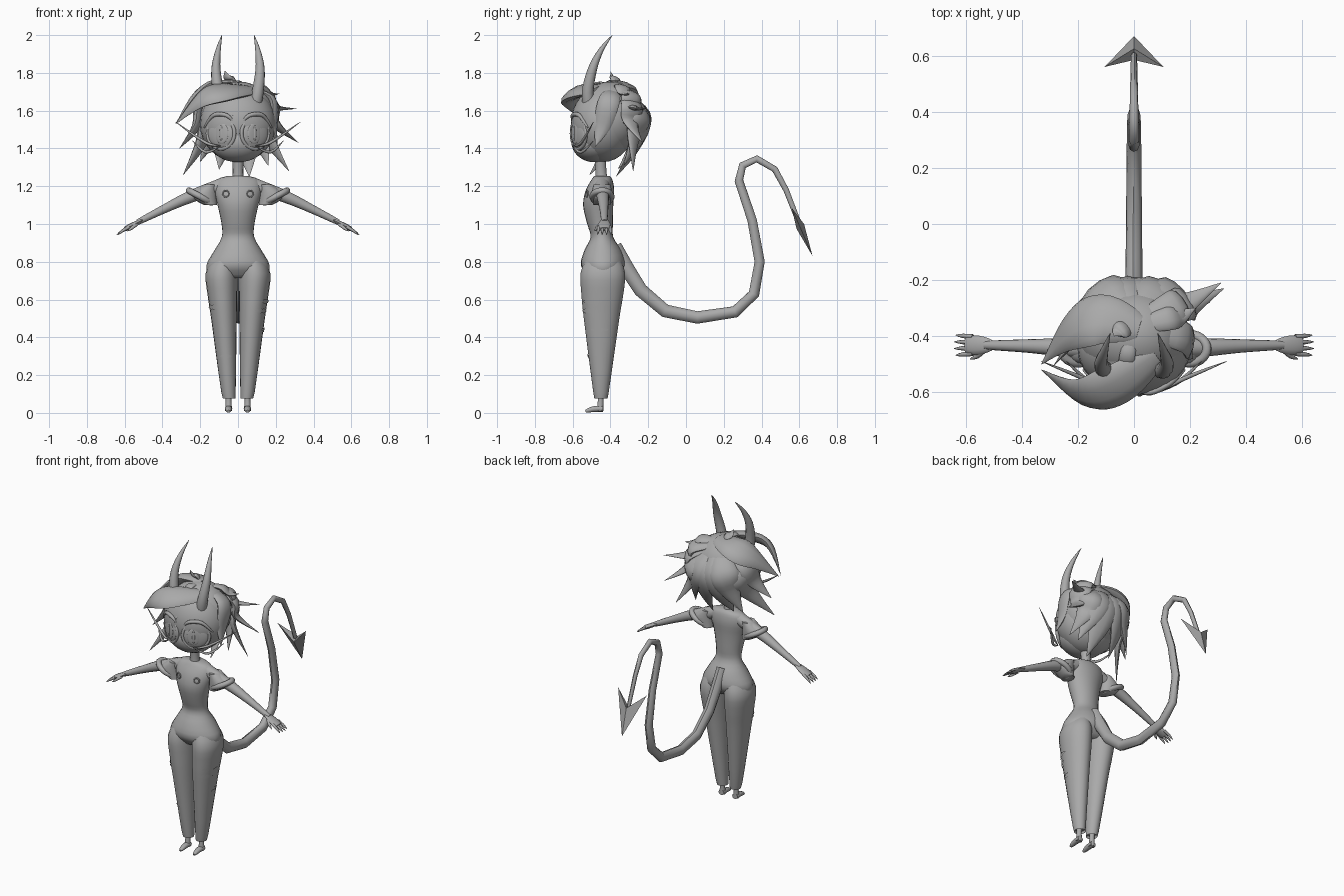
import bpy, bmesh, math
from mathutils import Vector, Matrix

if "Cube" in bpy.data.objects:
    bpy.data.objects.remove(bpy.data.objects["Cube"])

grey = bpy.data.materials.new("plain_grey")
grey.diffuse_color = (0.4, 0.4, 0.4, 1)
grey.use_nodes = True
grey.node_tree.nodes["Principled BSDF"].inputs["Base Color"].default_value = grey.diffuse_color
TAU = 2 * math.pi


def finish(name, bm, angle=50):
    bmesh.ops.recalc_face_normals(bm, faces=bm.faces)
    me = bpy.data.meshes.new(name)
    bm.to_mesh(me)
    bm.free()
    ob = bpy.data.objects.new(name, me)
    bpy.context.collection.objects.link(ob)
    me.materials.append(grey)
    bpy.ops.object.select_all(action='DESELECT')
    bpy.context.view_layer.objects.active = ob
    ob.select_set(True)
    bpy.ops.object.shade_smooth_by_angle(angle=math.radians(angle))


def smooth(rows, steps):
    """Catmull-Rom interpolation of rows of numbers."""
    rows = [Vector(r) for r in rows]
    out = []
    for i in range(len(rows) - 1):
        a, b = rows[max(i - 1, 0)], rows[i]
        c, d = rows[i + 1], rows[min(i + 2, len(rows) - 1)]
        for k in range(steps):
            t = k / steps
            out.append(0.5 * (2 * b + (c - a) * t + (2 * a - 5 * b + 4 * c - d) * t * t
                              + (3 * b - a - 3 * c + d) * t ** 3))
    return out + [rows[-1]]


def skin(name, rings):
    bm = bmesh.new()
    loops = [[bm.verts.new(p) for p in r] for r in rings]
    n = len(loops[0])
    for a, b in zip(loops, loops[1:]):
        for i in range(n):
            bm.faces.new((a[i], a[(i + 1) % n], b[(i + 1) % n], b[i]))
    bm.faces.new(loops[0])
    bm.faces.new(loops[-1])
    finish(name, bm)


def stack(name, rows, centre_x=lambda rx: 0, sides=24, steps=3, mirror=1):
    """Rows of z, centre y, radius x, radius y."""
    skin(name, [[(mirror * (centre_x(rx) + rx * math.cos(TAU * i / sides)),
                  cy + ry * math.sin(TAU * i / sides), z) for i in range(sides)]
                for z, cy, rx, ry in smooth(rows, steps)])


def sweep(name, points, width, flat=1, centre=(0, -.42, 1.5), sides=10, steps=4, mirror=1):
    """Tube along points; width(u) gives its half width, flat its thickness ratio away from centre."""
    path = smooth(points, steps)
    last = len(path) - 1
    rings = []
    for i, p in enumerate(path):
        t = (path[min(i + 1, last)] - path[max(i - 1, 0)]).normalized()
        n = p - Vector(centre)
        n = (n - t * n.dot(t)).normalized()
        b = t.cross(n)
        w = max(width(i / last), .001)
        ring = [p + b * w * math.cos(TAU * k / sides) + n * w * flat * math.sin(TAU * k / sides)
                for k in range(sides)]
        rings.append([(q.x * mirror, q.y, q.z) for q in ring])
    skin(name, rings)


def taper(w, power=1.5):
    return lambda u: w * (1 - u ** power)


def leaf(w):
    return lambda u: w * (.45 + .55 * math.sin(math.pi * min(u * 1.1, 1))) * (1 - u ** 4)


def ellipsoid(name, matrix, size):
    bm = bmesh.new()
    bmesh.ops.create_uvsphere(bm, u_segments=28, v_segments=16, radius=1)
    bm.transform(matrix @ Matrix.Diagonal((*size, 1)))
    finish(name, bm)


def hoop(name, matrix, rx, ry, minor, seg=28):
    """Elliptical torus lying in the local xy plane."""
    bm = bmesh.new()
    vs = [[bm.verts.new(matrix @ Vector(((rx + minor * math.cos(TAU * j / 8)) * math.cos(TAU * i / seg),
                                        (ry + minor * math.cos(TAU * j / 8)) * math.sin(TAU * i / seg),
                                        minor * math.sin(TAU * j / 8)))) for j in range(8)] for i in range(seg)]
    for i in range(seg):
        u, w = vs[i], vs[(i + 1) % seg]
        for j in range(8):
            bm.faces.new((u[j], w[j], w[(j + 1) % 8], u[(j + 1) % 8]))
    finish(name, bm)


def place(x, y, z, angle=0, axis='Z'):
    return Matrix.Translation((x, y, z)) @ Matrix.Rotation(math.radians(angle), 4, axis)


# Torso, neck and head
stack("torso", [(.715, -.44, .15, .07), (.78, -.44, .168, .117), (.86, -.44, .125, .098),
                (.93, -.445, .086, .06), (1.0, -.455, .087, .068), (1.1, -.465, .108, .08),
                (1.18, -.455, .125, .075), (1.235, -.445, .11, .055), (1.255, -.445, .05, .04)])
stack("neck", [(1.22, -.445, .04, .04), (1.27, -.45, .028, .03), (1.38, -.455, .032, .032)], sides=14)
ellipsoid("head", place(0, -.44, 1.53), (.202, .17, .202))
ellipsoid("lower_face", place(0, -.485, 1.435), (.15, .122, .108))

# Trouser leg profile, its inner side kept close to the middle
LEG = [(.83, -.44, .06, .085), (.74, -.44, .084, .118), (.62, -.443, .078, .11), (.5, -.447, .068, .094),
       (.11, -.45, .038, .041), (.095, -.45, .03, .034)]


def leg_x(rx):
    return rx + .02 - rx * .2


def tear(side, z, start):
    """Thin jagged plate wrapped on a leg, start angle in degrees."""
    i = next(k for k in range(len(LEG) - 1) if LEG[k + 1][0] <= z)
    bm = bmesh.new()
    rows = []
    for k in range(9):
        t = math.radians(start + 8 * k)
        w = .013 * (.12 + math.sin(math.pi * k / 8)) * (1 if k % 2 else .7)
        row = []
        for zz in (z + w, z - w):
            f = (LEG[i][0] - zz) / (LEG[i][0] - LEG[i + 1][0])
            _, cy, rx, ry = Vector(LEG[i]).lerp(Vector(LEG[i + 1]), f)
            row.append(bm.verts.new((side * (leg_x(rx) + (rx + .005) * math.cos(t)),
                                     cy + (ry + .005) * math.sin(t), zz)))
        rows.append(row)
    for a, b in zip(rows, rows[1:]):
        bm.faces.new((a[0], a[1], b[1], b[0]))
    finish("trouser_tear", bm)


for side, z, start in ((1, .59, -65), (1, .54, -80), (1, .44, -40), (-1, .56, -75), (-1, .3, -120)):
    tear(side, z, start)

for side, word in ((-1, "left"), (1, "right")):
    # Legs, ankles and feet
    stack("trouser_leg_" + word, LEG, leg_x, 20, 3, side)
    sweep("ankle_" + word, [(.05, -.45, .13), (.05, -.452, .07), (.05, -.455, .01)],
          lambda u: .015 + .004 * abs(2 * u - 1), 1, (.05, 0, .1), mirror=side)
    sweep("foot_" + word, [(.05, -.44, .022), (.05, -.49, .02), (.05, -.532, .008)],
          lambda u: .02 * (1 - .6 * u ** 3), .85, (.05, -.48, -1), mirror=side)

    # Arms and hands
    sweep("arm_" + word, [(.08, -.445, 1.205), (.25, -.44, 1.145), (.38, -.435, 1.085), (.53, -.432, 1.01)],
          lambda u: .042 - .027 * u, 1, (.3, -.44, -1), 14, 4, side)
    sweep("palm_" + word, [(.5, -.432, 1.025), (.55, -.432, .998), (.6, -.432, .972)],
          lambda u: .014 + .021 * math.sin(math.pi * u * .75), .4, (.5, -.432, -1), 12, 4, side)
    for k in range(4):
        y = -.462 + .02 * k
        sweep("finger_" + word, [(.575, y, .985), (.61, y + .002 * k - .003, .965),
                                 (.645 - .006 * abs(k - 1.5), y + .004 * k - .006, .943)],
              taper(.009, 3), 1, (.6, y, -1), 8, 2, side)
    sweep("thumb_" + word, [(.535, -.45, 1.0), (.56, -.472, .98), (.585, -.482, .962)],
          taper(.01, 3), 1, (.5, -.4, -1), 8, 2, side)

    # Off-shoulder sleeve, cuff and chest button
    stack("sleeve_" + word, [(1.1, -.445, .035, .045), (1.15, -.445, .07, .055), (1.21, -.445, .035, .045)],
          lambda rx: .11 + rx, 16, 4, side)
    hoop("sleeve_cuff_" + word, place(side * .2, -.445, 1.145, -side * 28, 'Y'), .068, .05, .017)
    m = place(side * .065, -.525, 1.16, side * 22) @ Matrix.Rotation(TAU / 4, 4, 'X')
    hoop("chest_button_" + word, m, .017, .017, .004, 16)

    # Eyes: frame, ball, iris, slit pupil, lid and long lashes
    m = place(side * .09, -.568, 1.48, side * 28) @ Matrix.Rotation(TAU / 4, 4, 'X')
    hoop("eye_frame_" + word, m, .081, .082, .01)
    ellipsoid("eyeball_" + word, m, (.078, .08, .022))
    ellipsoid("iris_" + word, m @ place(-side * .012, 0, .017), (.04, .055, .007))
    ellipsoid("pupil_" + word, m @ place(-side * .012, 0, .021), (.009, .042, .006))
    sweep("upper_lid_" + word, [(.015, -.595, 1.53), (.06, -.6, 1.575), (.13, -.565, 1.575), (.18, -.52, 1.51)],
          lambda u: .004 + .008 * math.sin(math.pi * u), mirror=side)
    for x, z in ((.33, 1.54), (.24, 1.44)):
        sweep("lash_" + word, [(.09, -.6, 1.415), (.17, -.555, z * .5 + .66), (x, -.49, z)],
              lambda u: .008 * math.sin(math.pi * u), mirror=side)

    # Curved horns
    sweep("horn_" + word, [(.085, -.51, 1.6), (.105, -.52, 1.7), (.117, -.495, 1.82), (.105, -.45, 1.92),
                           (.085, -.39, 2.0)], taper(.034, 1.8), 1, (.1, 0, 1.8), 12, 4, side)

# Hair cap and the two big swept bangs
CAP, SIZE, CROWN = Vector((0, -.4, 1.56)), Vector((.2, .17, .195)), Vector((0, -.36, 1.74))
ellipsoid("hair_cap", Matrix.Translation(CAP), SIZE)
sweep("front_bang", [(.08, -.47, 1.71), (-.06, -.57, 1.7), (-.19, -.6, 1.66), (-.33, -.52, 1.53)],
      leaf(.088), .35, steps=6)
sweep("side_bang", [(.02, -.37, 1.74), (-.12, -.34, 1.72), (-.23, -.39, 1.66), (-.33, -.5, 1.53)],
      leaf(.1), .35, steps=6)


def lock(x, y, z, width, bulge):
    """Lock from the crown to a flared tip, hugging the cap on the way."""
    tip = Vector((x, y, z))
    pts = [CROWN.lerp(CAP, .15)]
    for u in (.35, .7):
        p = CROWN.lerp(tip, u) + Vector((x * .2, bulge, 0)) * math.sin(math.pi * u)
        d = p - CAP
        r = Vector((d.x / SIZE.x, d.y / SIZE.y, d.z / SIZE.z)).length
        pts.append(CAP + d * min(max(r, 1.03), 1.15) / r)
    sweep("hair_lock", pts + [tip], leaf(width), .38, steps=5)


# Locks around the sides and back, then fringe and tufts
for x, y, z, w in ((-.29, -.51, 1.26, .075), (-.31, -.45, 1.4, .075), (-.2, -.31, 1.33, .09),
                   (-.1, -.36, 1.29, .09), (.06, -.37, 1.25, .09), (.16, -.33, 1.31, .09),
                   (.27, -.28, 1.28, .075), (.32, -.23, 1.43, .07), (.31, -.21, 1.61, .065)):
    lock(x, y, z, w, .11 if z < 1.35 else .03)
for x, y, z, w in ((.21, -.48, 1.41, .06), (-.03, -.61, 1.57, .03), (-.07, -.4, 1.81, .035), (.22, -.3, 1.69, .045)):
    lock(x, y, z, w, 0)

# Tail and arrow-shaped tip
TAIL = [(-.38, .88), (-.31, .76), (-.24, .65), (-.11, .54), (.06, .505), (.26, .535), (.36, .63), (.39, .8),
        (.35, 1.02), (.28, 1.23), (.3, 1.31), (.375, 1.345), (.47, 1.29), (.53, 1.18), (.6, 1.0)]
sweep("tail", [(0, y, z) for y, z in TAIL], lambda u: .041 - .028 * u, .85, (5, .15, .9), 8, 1)
bm = bmesh.new()
tip, left, right, front, back = [bm.verts.new(p) for p in (
    (0, .67, .83), (-.105, .56, 1.085), (.105, .56, 1.085), (0, .585, .975), (0, .625, 1.0))]
for f in ((tip, left, front), (tip, front, right), (tip, right, back), (tip, back, left),
          (left, back, front), (right, front, back)):
    bm.faces.new(f)
finish("tail_tip", bm, 20)
